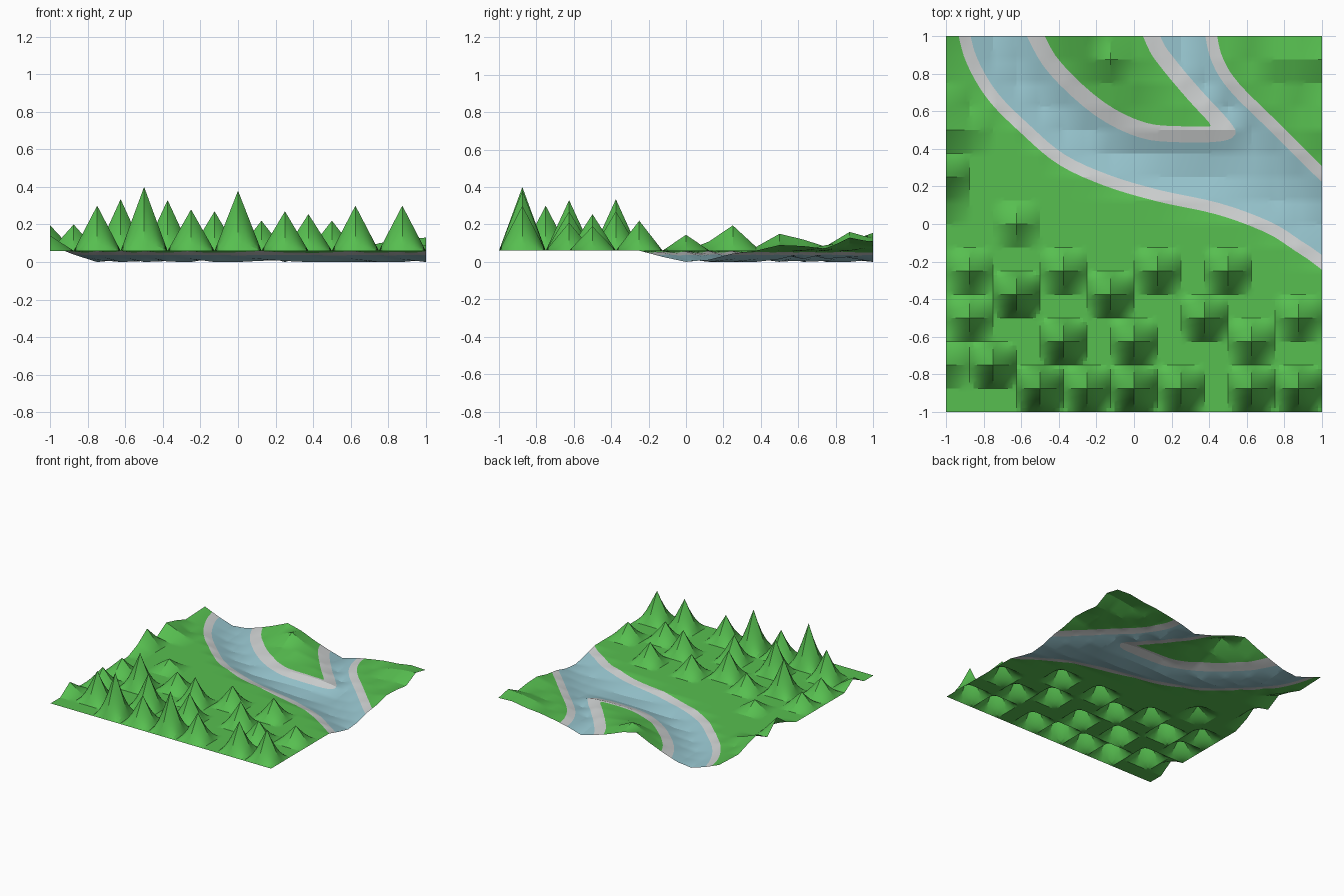
import bpy, bmesh, math
from mathutils import Vector

if "Cube" in bpy.data.objects:
    bpy.data.objects.remove(bpy.data.objects["Cube"])

CELL = 0.125     # coarse height grid
SUB = 6          # fine cells per coarse cell
LAND = 0.06


def smooth(pts, n=4):
    """Catmull-Rom curve through the points."""
    p = [Vector(q) for q in pts]
    out = []
    for i in range(len(p) - 1):
        a, b, c, d = p[max(i - 1, 0)], p[i], p[i + 1], p[min(i + 2, len(p) - 1)]
        for k in range(n):
            t = k / n
            out.append(0.5 * (2 * b + (c - a) * t + (2 * a - 5 * b + 4 * c - d) * t * t
                              + (3 * b - a - 3 * c + d) * t ** 3))
    return out + [p[-1]]


def inside_distance(loop, x, y):
    """Distance to a closed loop, positive inside."""
    best, inside = 9.0, False
    for i in range(len(loop)):
        ax, ay = loop[i - 1]
        bx, by = loop[i]
        dx, dy = bx - ax, by - ay
        t = ((x - ax) * dx + (y - ay) * dy) / (dx * dx + dy * dy)
        t = min(1, max(0, t))
        best = min(best, math.hypot(x - ax - t * dx, y - ay - t * dy))
        if (ay > y) != (by > y) and x < ax + (y - ay) * dx / dy:
            inside = not inside
    return best if inside else -best


# Shorelines: (water edge, closed far outside the map, bank width)
south = smooth([(-.92, 1.3), (-.87, 1), (-.82, .85), (-.72, .69), (-.56, .53), (-.37, .37),
                (-.13, .26), (.14, .18), (.46, .11), (.73, .01), (.89, -.09), (1, -.165),
                (1.3, -.4)])
south += [Vector(p) for p in ((1.3, -1.5), (-1.5, -1.5), (-1.5, 1.3))]
island = smooth([(-.7, 1.3), (-.57, 1), (-.45, .8), (-.21, .58), (.03, .46), (.25, .435),
                 (.46, .44), (.54, .475), (.51, .545), (.35, .72), (.2, .9), (.14, 1), (.02, 1.3)])
east = smooth([(.34, 1.3), (.38, 1), (.42, .85), (.51, .71), (.7, .52), (.89, .33),
               (1, .225), (1.3, -.05)])
east += [Vector((1.5, 1.3))]
SHORES = [(south, .062), (island, .085), (east, .062)]


def water_level(x, y):
    return max(inside_distance(s, x, y) for s, w in SHORES)


def grass_level(x, y):
    return max(inside_distance(s, x, y) - w for s, w in SHORES)


# Pointed trees: x, y, peak height
TREES = [(-.875, -.25, .18), (-.375, -.25, .2), (.125, -.25, .22), (.5, -.25, .22),
         (-.625, -.375, .335), (-.125, -.375, .27),
         (-.875, -.5, .2), (.375, -.5, .255), (.875, -.5, .19),
         (-.375, -.625, .33), (0, -.625, .27), (.625, -.625, .21),
         (-1, -.75, .14), (-.75, -.75, .3),
         (-.5, -.875, .4), (-.25, -.875, .28), (0, -.875, .38), (.25, -.875, .27),
         (.625, -.875, .3), (.875, -.875, .3), (-.625, 0, .145)]
# Hills at the edges and on the island
HILLS = [(-1, .125, .11), (-1, .25, .195), (-1, .375, .08), (-1, .5, .15), (-.875, .5, .1),
         (-1, .625, .12), (-1, .75, .08), (-1, .875, .085), (-1, 1, .09),
         (-.375, 1, .1), (-.25, 1, .155), (-.125, 1, .125), (0, 1, .075),
         (-.25, .875, .11), (-.125, .875, .16), (0, .875, .1), (-.125, .75, .085), (0, .75, .09),
         (.125, .75, .07)]
HILLS += [(.625, 1, .08), (.75, 1, .09), (.875, 1, .11), (1, 1, .105),
          (.75, .875, .1), (.875, .875, .12), (1, .875, .13),
          (.875, .75, .075), (1, .75, .07), (1, .625, .085), (1, .5, .09)]

# Coarse heights: flat land sinking to the river bed
N = round(2 / CELL)
height = {}
for i in range(N + 1):
    for j in range(N + 1):
        g = grass_level(-1 + i * CELL, -1 + j * CELL)
        height[i, j] = LAND * (1 - min(1, max(0, -g / .17)))
for x, y, z in TREES + HILLS:
    height[round((x + 1) / CELL), round((y + 1) / CELL)] = z


def ground(x, y):
    """Bilinear height between coarse grid points."""
    u, v = (x + 1) / CELL, (y + 1) / CELL
    i, j = min(N - 1, max(0, int(u + 1e-4))), min(N - 1, max(0, int(v + 1e-4)))
    u, v = u - i, v - j
    return ((height[i, j] * (1 - u) + height[i + 1, j] * u) * (1 - v)
            + (height[i, j + 1] * (1 - u) + height[i + 1, j + 1] * u) * v)


def cut_along(bm, level):
    """Cut the mesh where level is zero."""
    val = {v: level(v.co.x, v.co.y) for v in bm.verts}
    new = []
    for e in list(bm.edges):
        a, b = e.verts
        if val[a] * val[b] < 0:
            f = val[a] / (val[a] - val[b])
            new.append(bmesh.utils.edge_split(e, a, min(.95, max(.05, f)))[1])
    bmesh.ops.connect_verts(bm, verts=new)


# Terrain sheet
bm = bmesh.new()
bmesh.ops.create_grid(bm, x_segments=N * SUB, y_segments=N * SUB, size=1)
for v in bm.verts:
    v.co.z = ground(v.co.x, v.co.y)
cut_along(bm, water_level)
cut_along(bm, grass_level)

# Grass, bank or water by shoreline
for f in bm.faces:
    c = f.calc_center_median()
    f.material_index = 0 if grass_level(c.x, c.y) > 0 else 1 if water_level(c.x, c.y) > 0 else 2

me = bpy.data.meshes.new("terrain")
bm.to_mesh(me)
bm.free()
for name, col in (("grass_green", (.095, .52, .08)), ("bank_grey", (.62, .64, .64)),
                  ("river_blue", (.31, .56, .62))):
    m = bpy.data.materials.new(name)
    m.diffuse_color = (*col, 1)
    m.use_nodes = True
    m.node_tree.nodes["Principled BSDF"].inputs["Base Color"].default_value = m.diffuse_color
    me.materials.append(m)
ob = bpy.data.objects.new("terrain", me)
bpy.context.collection.objects.link(ob)
bpy.context.view_layer.objects.active = ob
ob.select_set(True)
bpy.ops.object.shade_smooth_by_angle(angle=math.radians(15))
